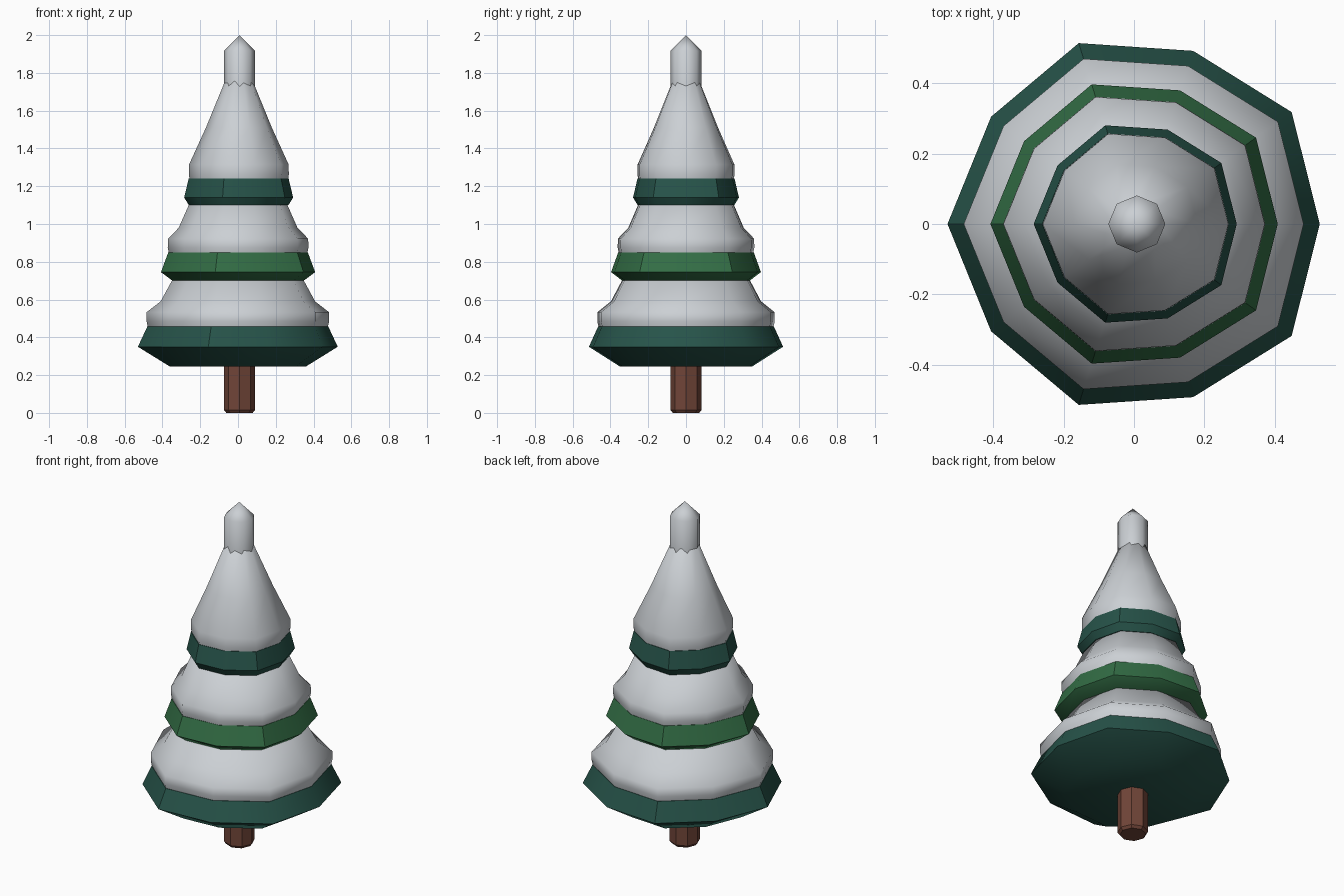
import bpy, bmesh, math

cube = bpy.data.objects.get("Cube")
if cube:
    bpy.data.objects.remove(cube, do_unlink=True)


def material(name, rgb):
    m = bpy.data.materials.new(name)
    m.use_nodes = True
    col = (*rgb, 1.0)
    m.diffuse_color = col
    m.node_tree.nodes["Principled BSDF"].inputs["Base Color"].default_value = col
    return m


SNOW = material("snow white", (0.60, 0.63, 0.66))
DARK = material("dark pine green", (0.02, 0.088, 0.068))
MID = material("mid pine green", (0.033, 0.155, 0.06))
BARK = material("bark brown", (0.165, 0.06, 0.04))

# Slightly irregular ten-sided outline, mirrored front to back
HALF = [(0.528, 0), (0.448, 0.318), (0.168, 0.492),
        (-0.157, 0.514), (-0.406, 0.305), (-0.53, 0)]
OUTLINE = [(x / 0.53, y / 0.53) for x, y in HALF + [(x, -y) for x, y in HALF[-2:0:-1]]]
OCTAGON = [(math.cos(i * math.pi / 4), math.sin(i * math.pi / 4)) for i in range(8)]


def lathe(name, outline, profile, mat, cx=0.0, angle=None):
    """Stack scaled copies of an outline along (radius, z) and close both ends."""
    bm = bmesh.new()
    rings = []
    for r, z in profile:
        if r == 0:
            rings.append([bm.verts.new((cx, 0, z))])
        else:
            rings.append([bm.verts.new((cx + x * r, y * r, z)) for x, y in outline])
    n = len(outline)
    for low, high in zip(rings, rings[1:]):
        for i in range(n):
            j = (i + 1) % n
            if len(high) == 1:
                bm.faces.new((low[i], low[j], high[0]))
            else:
                bm.faces.new((low[i], low[j], high[j], high[i]))
    bm.faces.new(rings[0][::-1])
    if len(rings[-1]) > 1:
        bm.faces.new(rings[-1])
    me = bpy.data.meshes.new(name)
    bm.to_mesh(me)
    bm.free()
    me.materials.append(mat)
    ob = bpy.data.objects.new(name, me)
    bpy.context.collection.objects.link(ob)
    if angle:
        bpy.ops.object.select_all(action="DESELECT")
        ob.select_set(True)
        bpy.context.view_layer.objects.active = ob
        bpy.ops.object.shade_smooth_by_angle(angle=math.radians(angle))
    return ob


# Trunk with a worn lower edge
lathe("trunk", OCTAGON, [(0.07, 0), (0.082, 0.015), (0.082, 0.3)], BARK, 0.008)

# Green branch tiers
lathe("lower_branches", OUTLINE, [(0.36, 0.245), (0.53, 0.35), (0.48, 0.457)], DARK, 0, 40)
lathe("middle_branches", OUTLINE, [(0.348, 0.70), (0.409, 0.745), (0.37, 0.85)], MID, 0.001, 40)
lathe("upper_branches", OUTLINE, [(0.264, 1.10), (0.289, 1.14), (0.265, 1.24)], DARK, 0.004, 40)

# Snow lying on each tier
lathe("lower_snow", OUTLINE,
      [(0.478, 0.457), (0.484, 0.485), (0.484, 0.533), (0.41, 0.59), (0.35, 0.70)], SNOW, 0, 75)
lathe("middle_snow", OUTLINE,
      [(0.368, 0.85), (0.373, 0.875), (0.372, 0.922), (0.315, 0.98), (0.262, 1.10)], SNOW, 0.001, 75)
lathe("upper_snow", OUTLINE,
      [(0.262, 1.24), (0.265, 1.262), (0.264, 1.315), (0.175, 1.51), (0.064, 1.78)], SNOW, 0.005, 75)

# Pointed snow cap on the tip
lathe("tip_snow", OCTAGON, [(0.081, 1.68), (0.081, 1.917), (0, 2.0)], SNOW, 0.008, 75)
